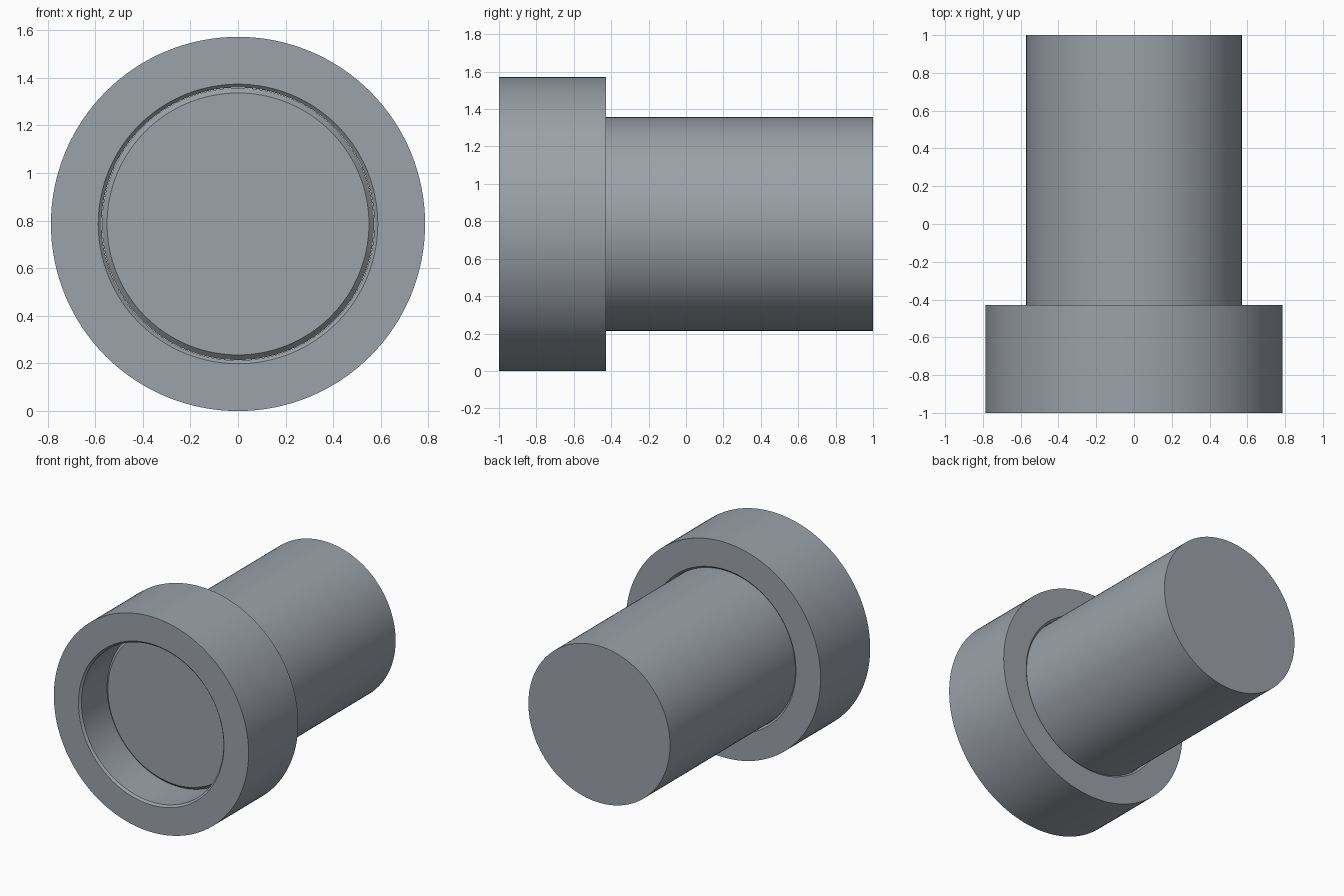
import bpy, bmesh, math
from mathutils import Vector, Matrix

default = bpy.data.objects.get("Cube")
if default:
    bpy.data.objects.remove(default, do_unlink=True)

UNIT = 1 / 7          # design module: total length is 14 modules
AXIS_Z = 5.5 * UNIT   # height of the common axis
SIDES = 128

steel = bpy.data.materials.new("steel grey")
steel.use_nodes = True
GREY = (0.33, 0.36, 0.40, 1)
steel.diffuse_color = GREY
steel.node_tree.nodes["Principled BSDF"].inputs["Base Color"].default_value = GREY


def lathe(name, profile, closed):
    """Spin (radius, y) points, given in modules, around the y axis."""
    bm = bmesh.new()
    verts = [bm.verts.new((r * UNIT, y * UNIT, 0)) for r, y in profile]
    edges = [bm.edges.new(pair) for pair in zip(verts, verts[1:])]
    if closed:
        edges.append(bm.edges.new((verts[-1], verts[0])))
    bmesh.ops.spin(bm, geom=verts + edges, cent=(0, 0, 0), axis=(0, 1, 0),
                   angle=math.tau, steps=SIDES, use_merge=True)
    bmesh.ops.remove_doubles(bm, verts=bm.verts, dist=1e-5)
    # Cap the open ends of solid parts
    rims = [e for e in bm.edges if e.is_boundary]
    if rims:
        bmesh.ops.holes_fill(bm, edges=rims, sides=0)
    bmesh.ops.recalc_face_normals(bm, faces=bm.faces)
    mesh = bpy.data.meshes.new(name)
    bm.to_mesh(mesh)
    bm.free()
    mesh.materials.append(steel)
    obj = bpy.data.objects.new(name, mesh)
    obj.location.z = AXIS_Z
    bpy.context.collection.objects.link(obj)
    bpy.ops.object.select_all(action="DESELECT")
    obj.select_set(True)
    bpy.context.view_layer.objects.active = obj
    bpy.ops.object.shade_smooth_by_angle(angle=math.radians(30))
    return obj


# Collar: thick ring with a small chamfer at both mouths of its bore
BORE, CHAMFER = 4.01, 0.1
lathe("collar", [(5.5, -7), (5.5, -3), (BORE + CHAMFER, -3), (BORE, -3 + -CHAMFER),
                 (BORE, -7 + CHAMFER), (BORE + CHAMFER, -7)], closed=True)

# Shaft: solid pin with a chamfered front end, recessed inside the collar
lathe("shaft", [(3.85, -5), (4, -4.85), (4, 7)], closed=False)
